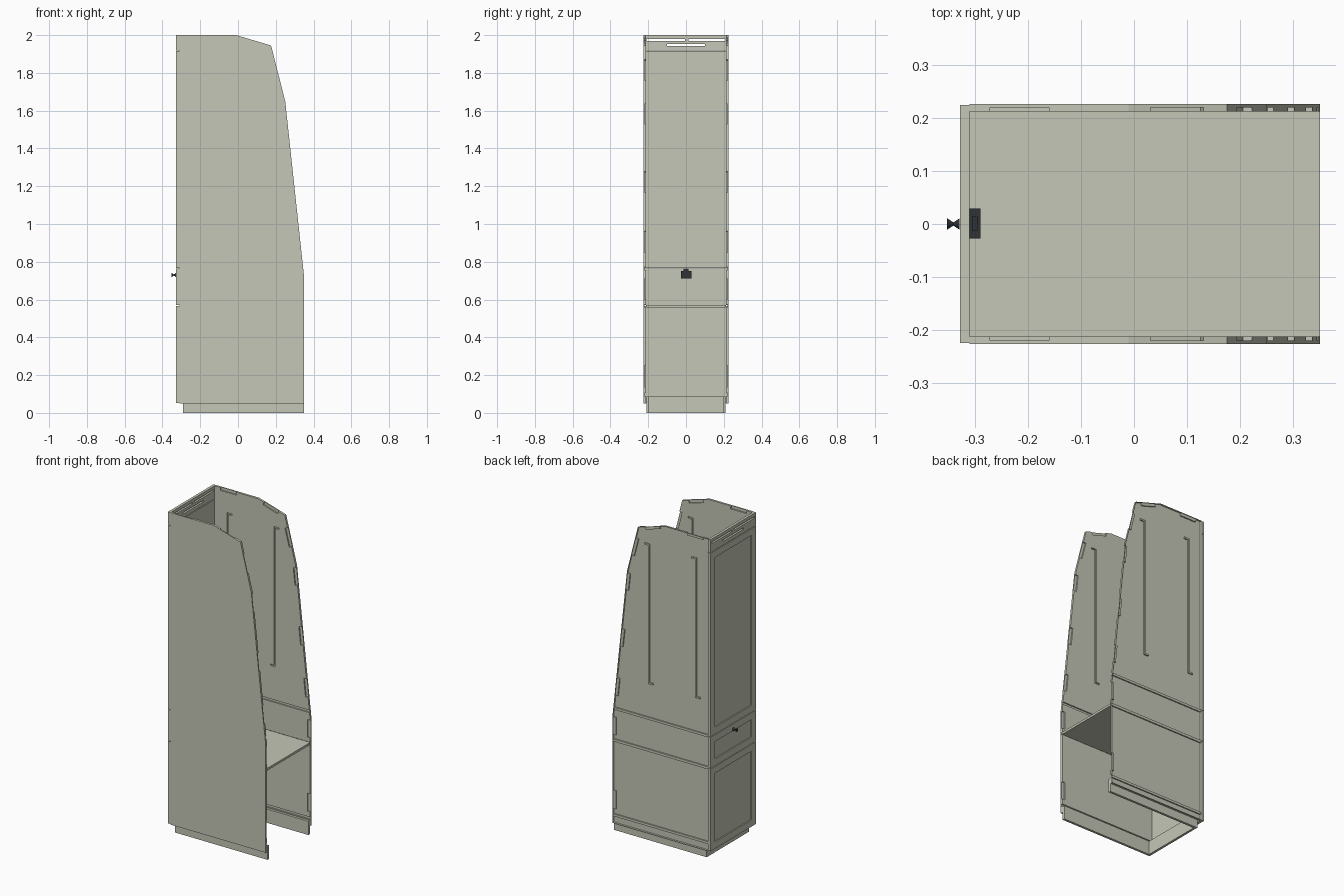
import bpy, bmesh, math
from mathutils import Vector

if "Cube" in bpy.data.objects:
    bpy.data.objects.remove(bpy.data.objects["Cube"])


def material(name, col):
    m = bpy.data.materials.new(name)
    m.diffuse_color = (*col, 1)
    m.use_nodes = True
    m.node_tree.nodes["Principled BSDF"].inputs["Base Color"].default_value = m.diffuse_color
    return m


BOARD = material("board", (0.55, 0.57, 0.47))
DARK = material("dark_metal", (0.03, 0.032, 0.035))


def finish(name, bm, mat=BOARD):
    bmesh.ops.recalc_face_normals(bm, faces=bm.faces)
    me = bpy.data.meshes.new(name)
    bm.to_mesh(me)
    bm.free()
    me.materials.append(mat)
    ob = bpy.data.objects.new(name, me)
    bpy.context.collection.objects.link(ob)
    return ob


def add_prism(bm, pts, y0, y1):
    """Extrude an (x, z) outline from y0 to y1."""
    face = bm.faces.new([bm.verts.new((x, y0, z)) for x, z in pts])
    ext = bmesh.ops.extrude_face_region(bm, geom=[face])["geom"]
    bmesh.ops.translate(bm, vec=(0, y1 - y0, 0),
                        verts=[v for v in ext if isinstance(v, bmesh.types.BMVert)])


def add_box(bm, x0, x1, y0, y1, z0, z1):
    add_prism(bm, [(x0, z0), (x1, z0), (x1, z1), (x0, z1)], y0, y1)


def box(name, *dims, mat=BOARD):
    bm = bmesh.new()
    add_box(bm, *dims)
    return finish(name, bm, mat)


def cut(ob, cutter):
    mod = ob.modifiers.new("cut", 'BOOLEAN')
    mod.operation = 'DIFFERENCE'
    mod.solver = 'EXACT'
    mod.object = cutter
    bpy.context.view_layer.objects.active = ob
    bpy.ops.object.modifier_apply(modifier=mod.name)
    bpy.data.objects.remove(cutter)


# Side panels: outline, then joint pockets as (edge index, start, end)
PROFILE = [(-.31, .05), (.35, .05), (.35, .72), (.25, 1.65),
           (.175, 1.945), (-.01, 2.0), (-.31, 2.0)]
POCKETS = [(1, .13, .30), (1, .82, .985), (2, .14, .26), (2, .48, .60),
           (2, .87, .985), (3, .37, .75), (4, .24, .78), (5, .5, .87)]
DADOS = [(.09, .105), (.557, .573), (.757, .772)]


def side_panel(name, s):
    bm = bmesh.new()
    add_prism(bm, PROFILE, s * .212, s * .226)
    panel = finish(name, bm)
    bm = bmesh.new()
    ya, yb = s * .20, s * .2195
    for i, t0, t1 in POCKETS:
        a, b = Vector(PROFILE[i]), Vector(PROFILE[i + 1])
        d = (b - a).normalized()
        n = Vector((-d.y, d.x))
        p, q = a.lerp(b, t0), a.lerp(b, t1)
        add_prism(bm, [p - n * .01, q - n * .01, q + n * .018, p + n * .018], ya, yb)
    # shelf dados
    for z0, z1 in DADOS:
        add_box(bm, -.32, .36, ya, yb, z0, z1)
    # long vertical slots with hooked ends
    w = .008
    for x in (-.225, .10):
        add_prism(bm, [(x, .99), (x - .025, .99), (x - .025, .98), (x + w, .98),
                       (x + w, 1.845), (x + .035, 1.845), (x + .035, 1.855),
                       (x, 1.855)], ya, yb)
    cut(panel, finish("pocket_cutter", bm))
    return panel


side_panel("side_panel_near", -1)
far = side_panel("side_panel_far", 1)
# the far panel has no outer skin, its pockets show from outside
bm = bmesh.new()
bm.from_mesh(far.data)
skin = [f for f in bm.faces if f.normal.y > .9 and f.calc_center_median().y > .224]
bmesh.ops.delete(bm, geom=skin, context='FACES')
bm.to_mesh(far.data)
bm.free()

# Shelf and plinth
box("shelf", -.31, .35, -.213, .213, .558, .572)
for label, s in (("near", -1), ("far", 1)):
    box("plinth_side_" + label, -.275, .35, *sorted((s * .195, s * .21)), 0, .086)
box("plinth_front", -.29, -.275, -.21, .21, 0, .086)


# Doors and drawer front with a grooved outline
def front(name, z0, z1):
    bm = bmesh.new()
    add_box(bm, -.327, -.31, -.224, .224, z0, z1)
    bmesh.ops.recalc_face_normals(bm, faces=bm.faces)
    face = next(f for f in bm.faces if f.normal.x < -.9)
    bmesh.ops.inset_region(bm, faces=[face], thickness=.06)
    bmesh.ops.inset_region(bm, faces=[face], thickness=.003, depth=-.005)
    return finish(name, bm)


front("lower_door", .052, .566)
front("drawer_front", .57, .764)
front("upper_door", .768, 1.915)

# Top rail with vent slots
rail = box("top_rail", -.327, -.31, -.224, .224, 1.919, 2.0)
bm = bmesh.new()
for y0, y1, z in ((-.208, -.006, 1.975), (.012, .208, 1.975), (-.1, .1, 1.947)):
    add_box(bm, -.34, -.30, y0, y1, z - .005, z + .005)
cut(rail, finish("vent_cutter", bm))

# Lock body and knob
box("lock_body", -.31, -.289, -.027, .029, .712, .752, mat=DARK)
box("lock_latch", -.305, -.295, -.012, .014, .752, .764, mat=DARK)
for label, x, r1, r2 in (("base", -.334, .003, .011), ("grip", -.346, .011, .003)):
    bpy.ops.mesh.primitive_cone_add(vertices=16, radius1=r1, radius2=r2, depth=.012,
                                    location=(x, 0, .73), rotation=(0, math.pi / 2, 0))
    knob = bpy.context.object
    knob.name = "knob_" + label
    knob.data.materials.append(DARK)
    bpy.ops.object.shade_smooth_by_angle()
